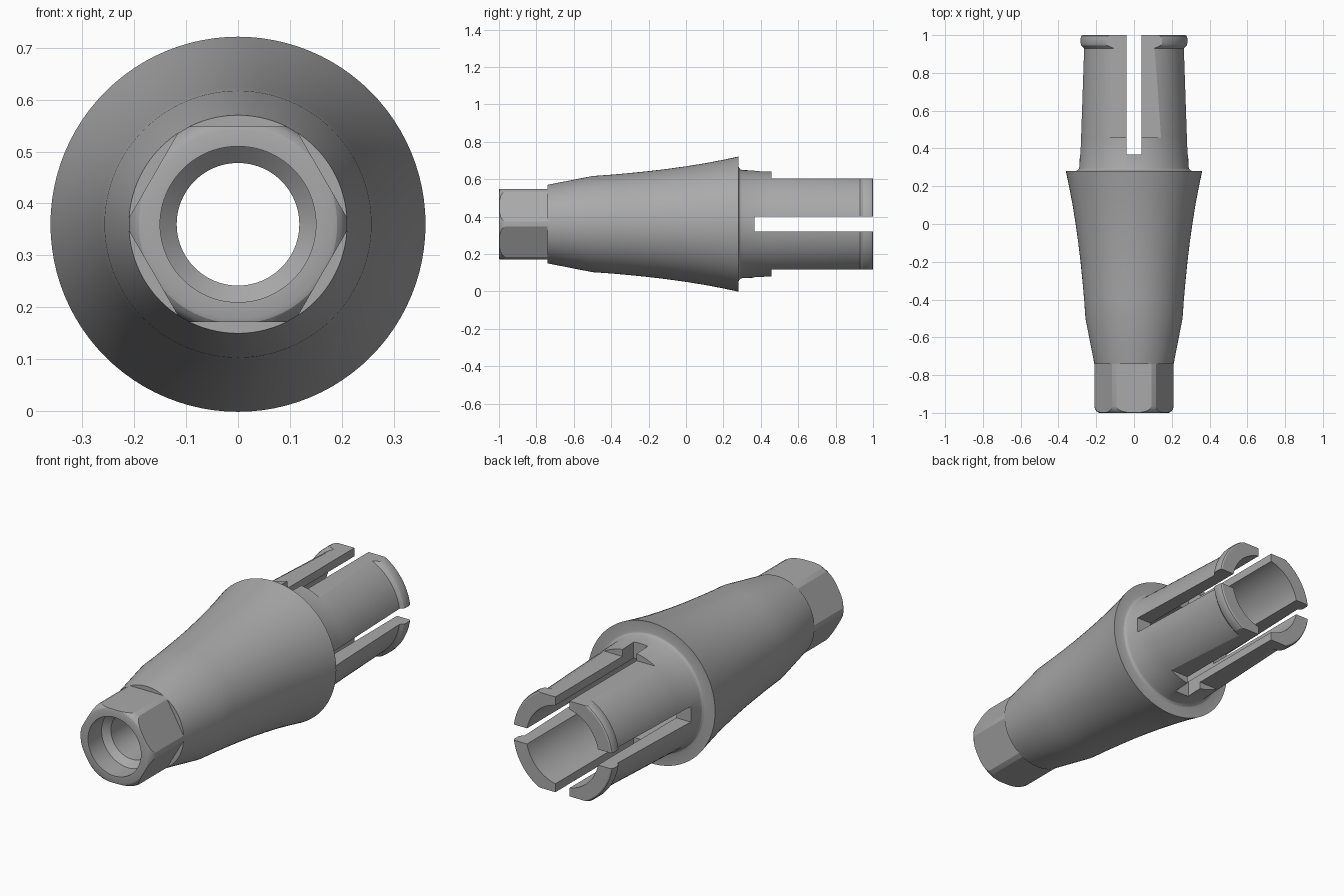
import bpy, bmesh, math
from mathutils import Matrix

AXIS_Z = 0.36
SIDES = 96

cube = bpy.data.objects.get("Cube")
if cube:
    bpy.data.objects.remove(cube, do_unlink=True)

metal = bpy.data.materials.new("satin grey metal")
metal.use_nodes = True
GREY = (0.4, 0.4, 0.4, 1)
metal.diffuse_color = GREY
metal.node_tree.nodes["Principled BSDF"].inputs["Base Color"].default_value = GREY


def make_object(name, bm):
    bmesh.ops.recalc_face_normals(bm, faces=bm.faces)
    mesh = bpy.data.meshes.new(name)
    bm.to_mesh(mesh)
    bm.free()
    mesh.materials.append(metal)
    obj = bpy.data.objects.new(name, mesh)
    bpy.context.collection.objects.link(obj)
    return obj


def lathe(name, profile):
    """Revolve a closed loop of (y, radius) points around the long axis."""
    bm = bmesh.new()
    rings = []
    for i in range(SIDES):
        a = 2 * math.pi * i / SIDES
        rings.append([bm.verts.new((r * math.cos(a), y, AXIS_Z + r * math.sin(a)))
                      for y, r in profile])
    n = len(profile)
    for i, ring in enumerate(rings):
        following = rings[(i + 1) % SIDES]
        for j in range(n):
            k = (j + 1) % n
            bm.faces.new((ring[j], ring[k], following[k], following[j]))
    return make_object(name, bm)


def box(name, low, high):
    bm = bmesh.new()
    bmesh.ops.create_cube(bm, size=1)
    size = [h - l for l, h in zip(low, high)]
    centre = [(h + l) / 2 for l, h in zip(low, high)]
    bmesh.ops.transform(bm, matrix=Matrix.Translation(centre) @ Matrix.Diagonal((*size, 1)),
                        verts=bm.verts)
    return make_object(name, bm)


def boolean(target, cutter, operation):
    cutter.hide_render = True
    mod = target.modifiers.new(cutter.name, "BOOLEAN")
    mod.operation, mod.object, mod.solver = operation, cutter, "EXACT"
    bpy.ops.object.select_all(action="DESELECT")
    bpy.context.view_layer.objects.active = target
    target.select_set(True)
    bpy.ops.object.modifier_apply(modifier=mod.name)
    bpy.data.objects.remove(cutter, do_unlink=True)


def smooth(obj):
    bpy.ops.object.select_all(action="DESELECT")
    bpy.context.view_layer.objects.active = obj
    obj.select_set(True)
    bpy.ops.object.shade_smooth_by_angle(angle=math.radians(22))


# Flared body with the sleeve behind it and the stepped bore inside
flare = [(-0.74, 0.21), (-0.5, 0.257), (-0.4, 0.264), (-0.3, 0.273), (-0.2, 0.283),
         (-0.1, 0.295), (0, 0.309), (0.1, 0.325), (0.2, 0.344), (0.28, 0.361)]
fillet = [(0.28, 0.311), (0.283, 0.301), (0.29, 0.293), (0.3, 0.289)]
sleeve = [(0.455, 0.283), (0.93, 0.267), (0.936, 0.272), (0.945, 0.282),
          (0.955, 0.285), (0.985, 0.285), (0.996, 0.281), (1, 0.275)]
bore = [(1, 0.205), (-0.4, 0.205), (-0.48, 0.118), (-0.74, 0.118)]
body = lathe("flared_body_and_sleeve", flare + fillet + sleeve + bore)

# Flats above and below the sleeve
for side in (-1, 1):
    near, far = sorted((AXIS_Z + side * 0.244, AXIS_Z + side * 0.5))
    boolean(body, box("flat_cutter", (-0.5, 0.457, near), (0.5, 1.1, far)), "DIFFERENCE")

# Crossed slots splitting the sleeve into four arms
for w, h in ((0.04, 0.5), (0.5, 0.04)):
    boolean(body, box("slot_cutter", (-w, 0.367, AXIS_Z - h), (w, 1.1, AXIS_Z + h)),
            "DIFFERENCE")
smooth(body)

# Hexagonal front end with rounded rim and counterbore
hex_end = lathe("hex_front_end", [
    (-0.74, 0.118), (-0.86, 0.118), (-0.89, 0.15), (-1, 0.15), (-1, 0.182),
    (-0.997, 0.191), (-0.99, 0.199), (-0.98, 0.206), (-0.965, 0.21), (-0.74, 0.21)])
bm = bmesh.new()
bmesh.ops.create_cone(bm, cap_ends=True, segments=6, radius1=0.188 / math.cos(math.pi / 6),
                      radius2=0.188 / math.cos(math.pi / 6), depth=0.6)
turn = Matrix.Rotation(math.pi / 2, 4, "X")
# Put two corners on the x axis so flats face up and down
corner = max(bm.verts, key=lambda v: v.co.x).co
spin = Matrix.Rotation(-math.atan2(corner.y, corner.x), 4, "Z")
bmesh.ops.transform(bm, matrix=Matrix.Translation((0, -0.9, AXIS_Z)) @ turn @ spin,
                    verts=bm.verts)
boolean(hex_end, make_object("hex_cutter", bm), "INTERSECT")
smooth(hex_end)
